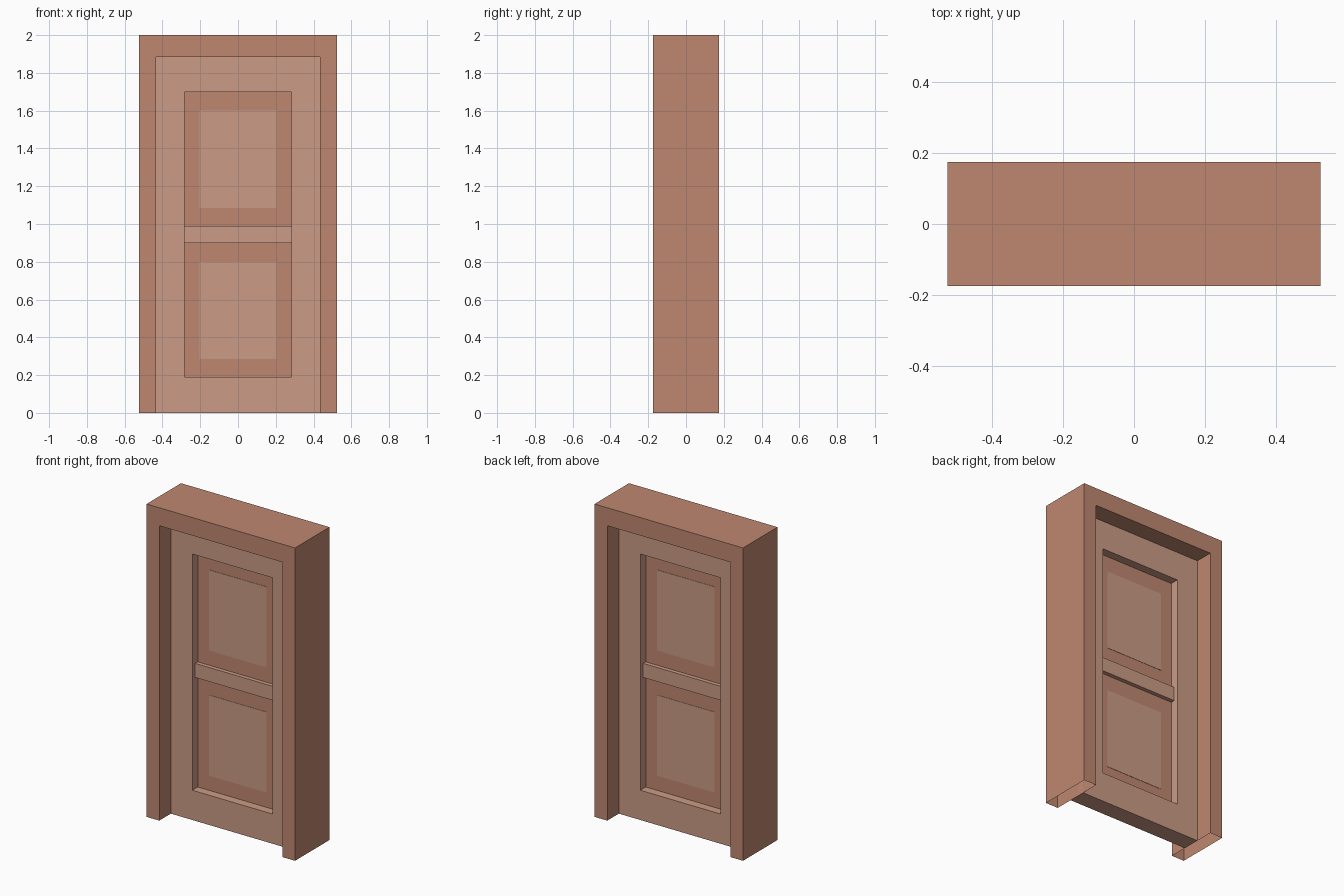
import bpy, bmesh

if "Cube" in bpy.data.objects:
    bpy.data.objects.remove(bpy.data.objects["Cube"])


def material(name, rgb):
    m = bpy.data.materials.new(name)
    m.diffuse_color = (*rgb, 1)
    m.use_nodes = True
    m.node_tree.nodes["Principled BSDF"].inputs["Base Color"].default_value = m.diffuse_color
    return m


dark = material("dark_wood", (0.52, 0.245, 0.162))
light = material("light_wood", (0.60, 0.33, 0.24))


def finish(name, bm, mat):
    bmesh.ops.recalc_face_normals(bm, faces=bm.faces)
    me = bpy.data.meshes.new(name)
    bm.to_mesh(me)
    bm.free()
    me.materials.append(mat)
    ob = bpy.data.objects.new(name, me)
    bpy.context.collection.objects.link(ob)
    return ob


def rect(w, z0, z1):
    return [(-w, z0), (-w, z1), (w, z1), (w, z0)]


def surround(name, outer, inner, d, mat, closed):
    """Band between two outlines, from y=-d to y=d; open leaves out the bottom run."""
    bm = bmesh.new()
    rings = [[bm.verts.new((x, y, z)) for x, z in pts]
             for pts, y in ((outer, -d), (inner, -d), (inner, d), (outer, d))]
    for i in range(4 if closed else 3):
        j = (i + 1) % 4
        for k in range(4):
            a, b = rings[k], rings[(k + 1) % 4]
            bm.faces.new((a[i], a[j], b[j], b[i]))
    return finish(name, bm, mat)


def slab(name, w, z0, z1, d, mat):
    bm = bmesh.new()
    bmesh.ops.create_cube(bm, size=1)
    for v in bm.verts:
        v.co = (v.co.x * 2 * w, v.co.y * 2 * d, (z0 + z1) / 2 + v.co.z * (z1 - z0))
    return finish(name, bm, mat)


# Outer frame: two jambs and a head, hollow at the feet
surround("door_frame", rect(0.525, 0, 2), rect(0.435, 0, 1.885), 0.174, dark, False)

# Door leaf: stiles and rails around one tall opening
surround("door_leaf", rect(0.435, 0, 1.885), rect(0.283, 0.19, 1.70), 0.057, light, True)

# Thin recessed backing and the cross rail in front of and behind it
slab("recessed_backing", 0.283, 0.19, 1.70, 0.002, dark)
slab("middle_rail", 0.283, 0.90, 0.99, 0.028, light)

# Light fields set almost flush in the backing, showing on both sides
slab("upper_panel", 0.204, 1.085, 1.60, 0.004, light)
slab("lower_panel", 0.204, 0.285, 0.80, 0.004, light)
